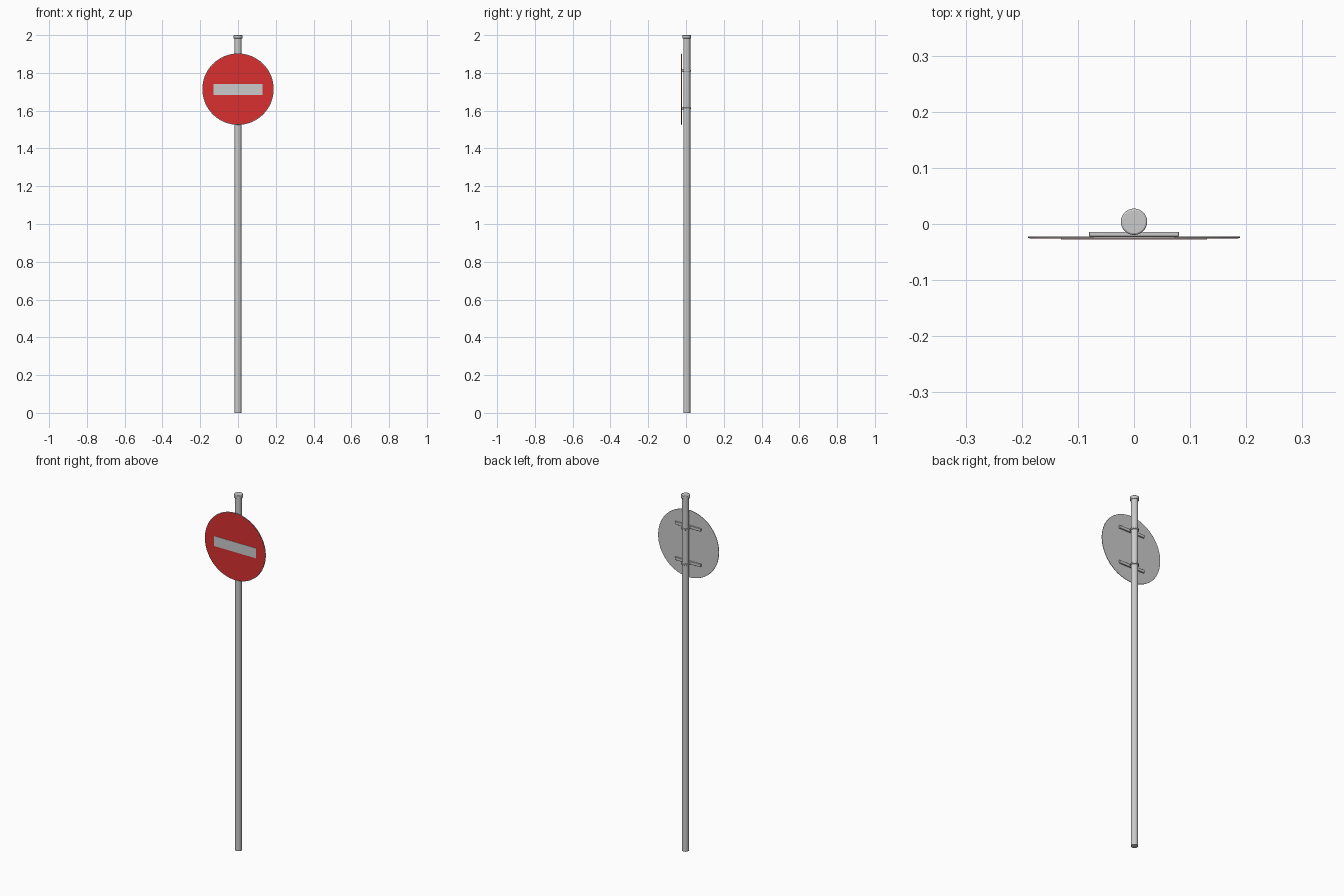
import bpy, math

if "Cube" in bpy.data.objects:
    bpy.data.objects.remove(bpy.data.objects["Cube"])

PY = 0.004      # pole axis y
SIGN_Z = 1.714  # sign centre height


def material(name, color):
    m = bpy.data.materials.new(name)
    m.diffuse_color = color
    m.use_nodes = True
    m.node_tree.nodes["Principled BSDF"].inputs["Base Color"].default_value = m.diffuse_color
    return m


def finish(ob, name, bevel=0.0):
    ob.name = name
    bpy.ops.object.transform_apply(location=False, rotation=True, scale=True)
    if bevel:
        b = ob.modifiers.new("bevel", 'BEVEL')
        b.width, b.segments, b.limit_method = bevel, 2, 'ANGLE'
    bpy.ops.object.shade_smooth_by_angle(angle=math.radians(35))
    return ob


def cylinder(name, r, depth, loc, verts=32, rot=(0, 0, 0), bevel=0.0):
    bpy.ops.mesh.primitive_cylinder_add(vertices=verts, radius=r, depth=depth,
                                        location=loc, rotation=rot)
    return finish(bpy.context.object, name, bevel)


def box(name, size, loc, bevel=0.0):
    bpy.ops.mesh.primitive_cube_add(size=1, location=loc)
    bpy.context.object.scale = size
    return finish(bpy.context.object, name, bevel)


red = material("sign_red", (0.7, 0.03, 0.03, 1))
white = material("sign_white", (0.85, 0.85, 0.85, 1))

# Pole and its cap
cylinder("pole", 0.0185, 1.99, (0, PY, 0.995))
cylinder("pole_cap", 0.0235, 0.018, (0, PY, 1.991), bevel=0.003)

# Sign plate with red face and white bar
turn = (math.pi / 2, 0, 0)
cylinder("sign_plate", 0.189, 0.003, (0, -0.0235, SIGN_Z), 64, turn, 0.0008)
face = cylinder("sign_face", 0.186, 0.001, (0, -0.0255, SIGN_Z), 64, turn)
face.data.materials.append(red)
bar = box("sign_bar", (0.26, 0.0015, 0.056), (0, -0.02675, SIGN_Z - 0.002))
bar.data.materials.append(white)

# Mounting rails and pole clamps
for label, z in (("upper", 1.812), ("lower", 1.612)):
    box(label + "_rail", (0.16, 0.008, 0.016), (0, -0.018, z), 0.001)
    cylinder(label + "_clamp", 0.0225, 0.008, (0, PY, z), bevel=0.001)
